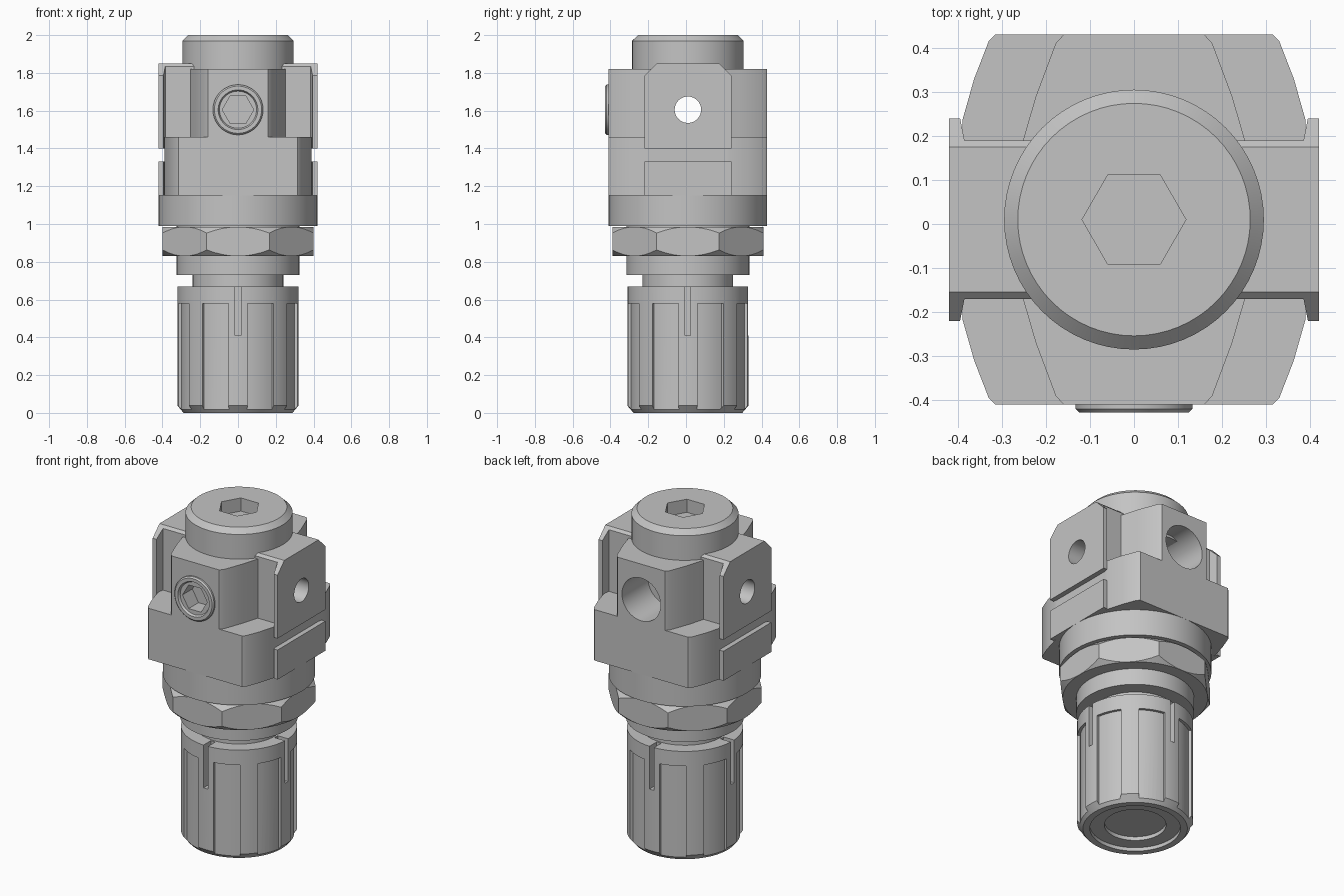
import bpy, bmesh, math
from mathutils import Matrix, Vector

cube = bpy.data.objects.get("Cube")
if cube:
    bpy.data.objects.remove(cube, do_unlink=True)

CENTRE = Vector((0, 0.01, 0))
PORT_Z = 1.605

grey = bpy.data.materials.new("plain grey")
grey.use_nodes = True
colour = (0.55, 0.55, 0.55, 1)
grey.diffuse_color = colour
grey.node_tree.nodes["Principled BSDF"].inputs["Base Color"].default_value = colour


def finish(name, bm):
    bmesh.ops.recalc_face_normals(bm, faces=bm.faces[:])
    mesh = bpy.data.meshes.new(name)
    bm.to_mesh(mesh)
    bm.free()
    mesh.materials.append(grey)
    obj = bpy.data.objects.new(name, mesh)
    bpy.context.collection.objects.link(obj)
    return obj


def prism(name, outline, low, high, matrix=None):
    """Extrude a closed outline from low to high along z."""
    bm = bmesh.new()
    face = bm.faces.new([bm.verts.new((x, y, low)) for x, y in outline])
    up = bmesh.ops.extrude_face_region(bm, geom=[face])["geom"]
    bmesh.ops.translate(bm, vec=(0, 0, high - low),
                        verts=[v for v in up if isinstance(v, bmesh.types.BMVert)])
    if matrix:
        bm.transform(matrix)
    return finish(name, bm)


def lathe(name, profile, matrix=None, steps=64):
    """Spin (radius, z) points that start and end on the axis."""
    bm = bmesh.new()
    verts = [bm.verts.new((r, 0, z)) for r, z in profile]
    edges = [bm.edges.new(pair) for pair in zip(verts, verts[1:])]
    bmesh.ops.spin(bm, geom=verts + edges, cent=(0, 0, 0), axis=(0, 0, 1),
                   angle=math.tau, steps=steps)
    bmesh.ops.remove_doubles(bm, verts=bm.verts[:], dist=1e-4)
    if matrix:
        bm.transform(matrix)
    return finish(name, bm)


def ngon(sides, radius, turn=0.0):
    return [(radius * math.cos(turn + math.tau * i / sides),
             radius * math.sin(turn + math.tau * i / sides)) for i in range(sides)]


def four_way(quarter):
    """Mirror an outline of the +x +y quarter (from +x side to +y side) to all quarters."""
    half = quarter + [(-x, y) for x, y in reversed(quarter)]
    return half + [(x, -y) for x, y in reversed(half)]


def combine(target, tool, operation):
    mod = target.modifiers.new("combine", 'BOOLEAN')
    mod.operation, mod.solver, mod.object = operation, 'EXACT', tool
    bpy.context.view_layer.objects.active = target
    bpy.ops.object.modifier_apply(modifier=mod.name)
    bpy.data.objects.remove(tool, do_unlink=True)


# Axes for parts that point sideways through the port height
lift = Matrix.Translation((0, 0, PORT_Z))
to_front = lift @ Matrix.Rotation(math.pi / 2, 4, 'X')
to_back = lift @ Matrix.Rotation(-math.pi / 2, 4, 'X')
to_side = lift @ Matrix.Rotation(math.pi / 2, 4, 'Y')

# Housing: wide lower block and narrower core above the corner shelves
body = prism("body", four_way([(0.39, 0.225), (0.363, 0.32), (0.33, 0.405), (0.315, 0.42)]),
             1.15, 1.46)
core = prism("core", four_way([(0.255, 0.17), (0.223, 0.28), (0.178, 0.4), (0.16, 0.42)]),
             1.3, 1.82)
combine(body, core, 'UNION')

# Side flanges with undercut edges; the upper pair has chamfered top corners
flange = four_way([(0.42, 0.23), (0.395, 0.23), (0.385, 0.18)])
upper = prism("upper_flange", flange, 1.40, 1.85)
yz = Matrix(((0, 0, 1, 0), (1, 0, 0, 0), (0, 1, 0, 0), (0, 0, 0, 1)))
trim = prism("trim", [(-0.23, 1.3), (0.23, 1.3), (0.23, 1.785), (0.165, 1.85),
                      (0.16, 1.9), (-0.16, 1.9), (-0.165, 1.85), (-0.23, 1.785)],
             -0.5, 0.5, yz)
combine(upper, trim, 'INTERSECT')
combine(body, upper, 'UNION')
combine(body, prism("lower_flange", flange, 1.15, 1.33), 'UNION')

# Front plug with hex socket, blind port at the back, bore through the sides
plug = lathe("plug", [(0, 0.3), (0.133, 0.3), (0.133, 0.43), (0.125, 0.438),
                      (0.105, 0.438), (0.098, 0.425), (0, 0.425)], to_front)
combine(body, plug, 'UNION')
combine(body, prism("socket", ngon(6, 0.083), 0.33, 0.6, to_front), 'DIFFERENCE')
combine(body, prism("port", ngon(48, 0.13), 0.17, 0.6, to_back), 'DIFFERENCE')
combine(body, prism("bore", ngon(48, 0.07), -0.6, 0.6, to_side), 'DIFFERENCE')

# Top cap with hex socket
cap = lathe("top_cap", [(0, 1.72), (0.295, 1.72), (0.295, 1.97), (0.264, 2.0), (0, 2.0)])
combine(cap, prism("socket", ngon(6, 0.118), 1.92, 2.1), 'DIFFERENCE')

# Round base ring under the housing
ring = lathe("base_ring", [(0, 0.99), (0.42, 0.99), (0.42, 1.15), (0, 1.15)])

# Eight-sided nut with rounded-off corners
nut = prism("lock_nut", ngon(8, 0.4 / math.cos(math.pi / 8), math.pi / 8), 0.83, 0.985)
cone = lathe("cone", [(0, 0.83), (0.4, 0.83), (0.44, 0.87), (0.44, 0.945),
                      (0.4, 0.985), (0, 0.985)])
combine(nut, cone, 'INTERSECT')

# Stem and collar between nut and knob
stem = lathe("stem_collar", [(0, 0.6), (0.24, 0.6), (0.24, 0.73), (0.325, 0.73),
                             (0.325, 1.0), (0, 1.0)])

# Knob with stepped underside, eight shallow grip recesses and four slots
knob = lathe("knob", [(0, 0.045), (0.17, 0.045), (0.17, 0.022), (0.25, 0.022), (0.25, 0),
                      (0.288, 0), (0.32, 0.038), (0.32, 0.67), (0, 0.67)], steps=80)
for i in range(8):
    angles = [math.radians(45 * i + 9 + 27 * k / 6) for k in range(7)]
    outline = [(0.304 * math.cos(a), 0.304 * math.sin(a)) for a in angles]
    outline += [(0.36 * math.cos(a), 0.36 * math.sin(a)) for a in reversed(angles)]
    combine(knob, prism("recess", outline, -0.1, 0.58), 'DIFFERENCE')
for i in range(4):
    slot = [(0.25, -0.015), (0.4, -0.015), (0.4, 0.015), (0.25, 0.015)]
    turn = Matrix.Rotation(i * math.pi / 2, 4, 'Z')
    combine(knob, prism("slot", slot, 0.41, 0.75, turn), 'DIFFERENCE')

# Place all parts and shade round faces smooth
for obj in (body, cap, ring, nut, stem, knob):
    obj.location = CENTRE
    bpy.ops.object.select_all(action='DESELECT')
    obj.select_set(True)
    bpy.context.view_layer.objects.active = obj
    bpy.ops.object.shade_smooth_by_angle(angle=math.radians(25))
